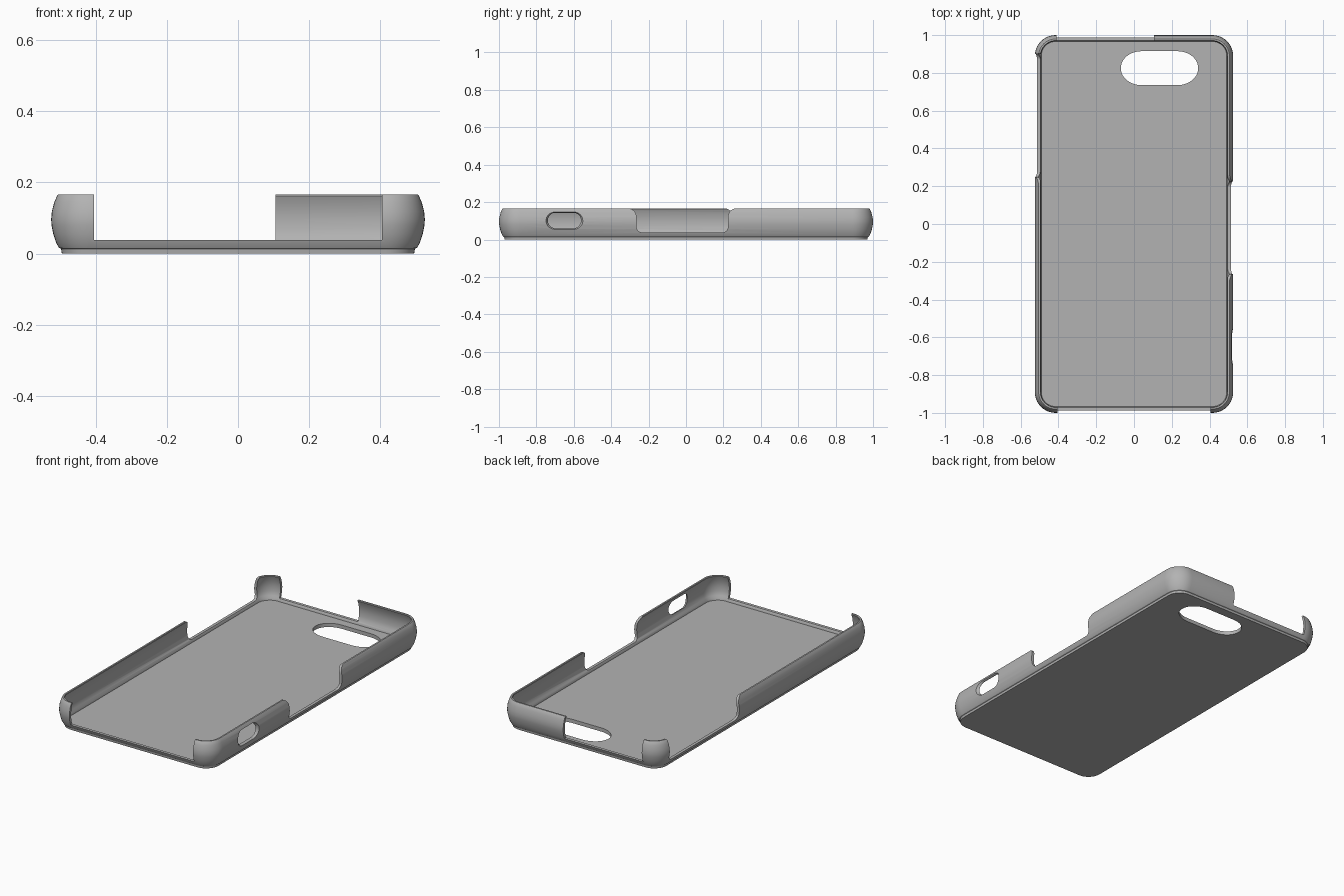
import bpy, bmesh
from math import sin, cos, pi, radians
from mathutils import Vector

cube = bpy.data.objects.get("Cube")
if cube:
    bpy.data.objects.remove(cube)

HALF_X, HALF_Y, TOP, LIP = 0.525, 1.0, 0.166, 0.038

grey = bpy.data.materials.new("plain grey")
grey.use_nodes = True
colour = (0.45, 0.45, 0.45, 1)
grey.diffuse_color = colour
grey.node_tree.nodes["Principled BSDF"].inputs["Base Color"].default_value = colour


def arc(cx, cy, rx, ry, start, end, steps=10):
    angles = [radians(start + (end - start) * i / steps) for i in range(steps + 1)]
    return [(cx + rx * cos(a), cy + ry * sin(a)) for a in angles]


def rounded_box(cx, cy, hx, hy, rx, ry):
    points = []
    for i, (sx, sy) in enumerate(((1, 1), (-1, 1), (-1, -1), (1, -1))):
        points += arc(cx + sx * (hx - rx), cy + sy * (hy - ry), rx, ry, 90 * i, 90 * i + 90)
    return points


def loft(name, rings):
    """Skin a stack of matching closed rings and cap both ends."""
    bm = bmesh.new()
    loops = [[bm.verts.new(p) for p in ring] for ring in rings]
    for a, b in zip(loops, loops[1:]):
        for i in range(len(a)):
            j = (i + 1) % len(a)
            bm.faces.new((a[i], a[j], b[j], b[i]))
    bm.faces.new(loops[0])
    bm.faces.new(loops[-1])
    bmesh.ops.remove_doubles(bm, verts=bm.verts, dist=1e-5)
    bmesh.ops.recalc_face_normals(bm, faces=bm.faces)
    mesh = bpy.data.meshes.new(name)
    bm.to_mesh(mesh)
    bm.free()
    mesh.materials.append(grey)
    obj = bpy.data.objects.new(name, mesh)
    bpy.context.collection.objects.link(obj)
    return obj


# Shell: inset and height, up the outside, over the rim, down to the floor
profile = [(0.03, 0), (0.028, 0.013), (0.022, 0.016), (0.014, 0.03), (0.006, 0.055),
           (0.001, 0.08), (0, 0.097), (0.002, 0.118), (0.009, 0.145), (0.017, 0.163),
           (0.02, TOP), (0.029, TOP), (0.031, 0.162), (0.023, 0.142), (0.018, 0.118),
           (0.016, 0.097), (0.018, 0.07), (0.024, 0.045), (0.032, 0.034), (0.034, 0.022)]
rings = []
for inset, z in profile:
    r = 0.11 - inset
    rings.append([(x, y, z) for x, y in
                  rounded_box(0, 0, HALF_X - inset, HALF_Y - inset, r, r)])
case = loft("phone_case_shell", rings)


def cut(cutter):
    cutter.hide_render = True
    mod = case.modifiers.new("cut", "BOOLEAN")
    mod.object, mod.operation, mod.solver = cutter, "DIFFERENCE", "EXACT"
    bpy.context.view_layer.objects.active = case
    bpy.ops.object.modifier_apply(modifier=mod.name)
    bpy.data.objects.remove(cutter)


def end_gap(x0, x1, side):
    """Straight-sided opening in a short wall."""
    outline = [(x0, LIP), (x1, LIP), (x1, 0.3), (x0, 0.3)]
    cut(loft("end_cutter", [[(x, side * d, z) for x, z in outline] for d in (0.88, 1.1)]))


def side_gap(y0, y1, side, top0, top1):
    """Opening in a long wall with rounded shoulders and feet."""
    foot = 0.03
    outline = [(y0 - top0, 0.3)]
    outline += arc(y0 - top0, TOP + 0.001 - top0, top0, top0, 90, 0)
    outline += arc(y0 + foot, LIP + foot, foot, foot, 180, 270)
    outline += arc(y1 - foot, LIP + foot, foot, foot, 270, 360)
    outline += arc(y1 + top1, TOP + 0.001 - top1, top1, top1, 180, 90)
    outline += [(y1 + top1, 0.3)]
    cut(loft("side_cutter", [[(side * d, y, z) for y, z in outline] for d in (0.44, 0.6)]))


# Open front, part-open back, and one gap in each long wall
end_gap(-0.405, 0.405, -1)
end_gap(-0.41, 0.105, 1)
side_gap(-0.265, 0.225, 1, 0.045, 0.045)
side_gap(0.25, 0.9, -1, 0.045, 0.01)

# Port slot, flared towards the outside
slot = []
for x, grow in ((0.45, 0), (0.508, 0), (0.526, 0.011), (0.6, 0.011)):
    h = 0.041 + grow
    slot.append([(x, y, z) for y, z in
                 rounded_box(-0.65, 0.102, 0.088 + grow, h, h * 0.95, h * 0.95)])
cut(loft("slot_cutter", slot))

# Camera window through the floor
window = rounded_box(0.135, 0.825, 0.205, 0.09, 0.11, 0.0899)
cut(loft("window_cutter", [[(x, y, z) for x, y in window] for z in (-0.1, 0.1)]))

bpy.ops.object.select_all(action="DESELECT")
case.select_set(True)
bpy.context.view_layer.objects.active = case
bpy.ops.object.shade_smooth_by_angle(angle=radians(30))
